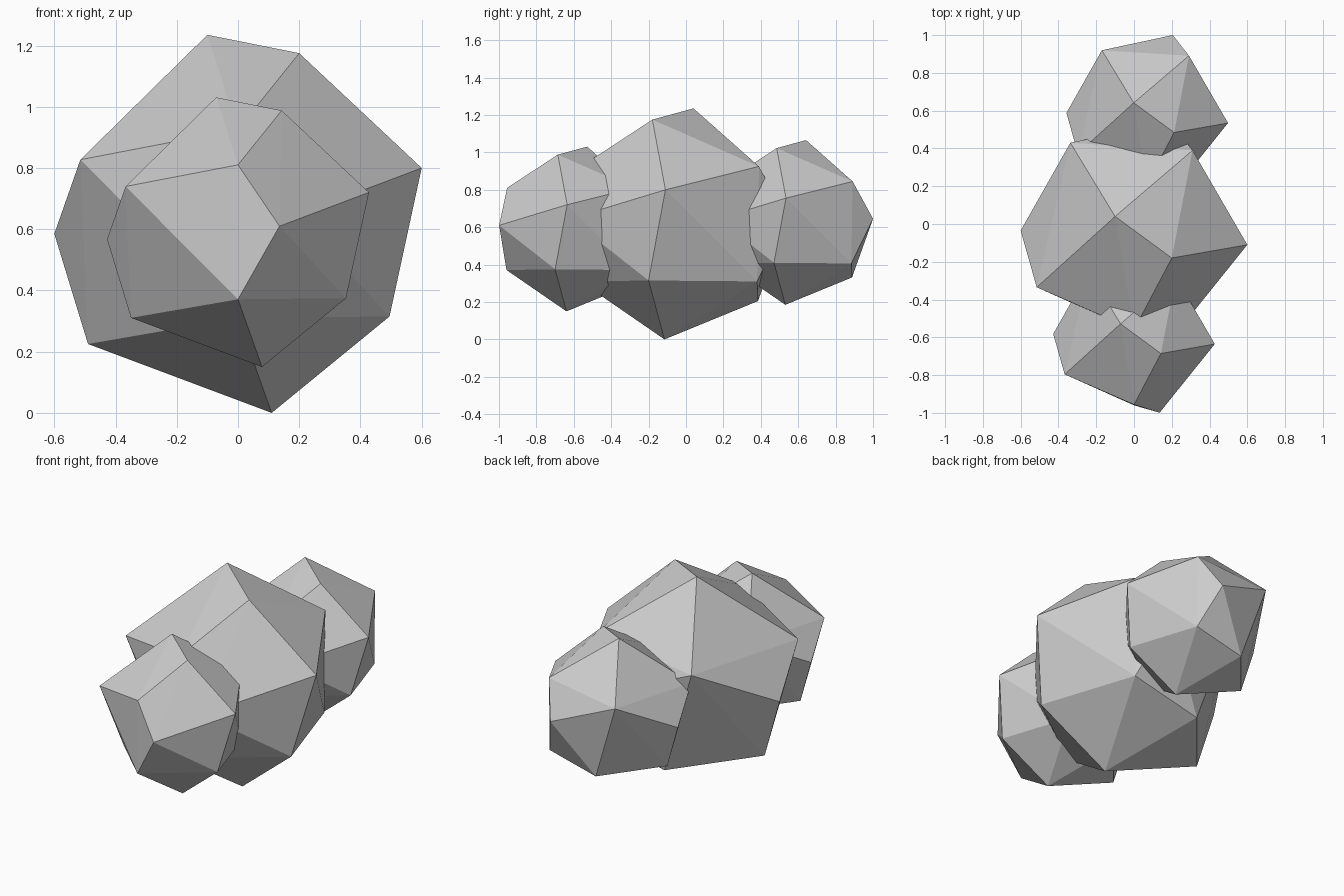
import bpy, bmesh
from mathutils import Vector

if "Cube" in bpy.data.objects:
    bpy.data.objects.remove(bpy.data.objects["Cube"])

# Corner points of the faceted boulder
CORNERS = [
    (-.10, .04, 1.235), (.20, -.18, 1.175), (0, -.56, .926), (-.515, -.335, .827),
    (.60, -.11, .80), (.19, -.62, .645), (0, -.565, .31), (-.49, -.05, .225),
    (-.60, -.035, .585), (.495, -.20, .315), (.11, -.115, 0), (-.337, .43, .85),
    (.19, .543, .645), (.31, .39, .925), (.31, .38, .31), (-.125, .385, .205),
]


def boulder(name, scale, offset):
    # Wrap the corners in a convex, flat-shaded shell
    bm = bmesh.new()
    verts = [bm.verts.new(Vector(c) * scale + Vector(offset)) for c in CORNERS]
    bmesh.ops.convex_hull(bm, input=verts)
    bmesh.ops.recalc_face_normals(bm, faces=bm.faces)
    mesh = bpy.data.meshes.new(name)
    bm.to_mesh(mesh)
    bm.free()
    obj = bpy.data.objects.new(name, mesh)
    bpy.context.collection.objects.link(obj)


# One large boulder with a smaller copy in front and behind
boulder("middle_boulder", 1.0, (0, 0, 0))
boulder("front_boulder", .713, (0, -.557, .15))
boulder("back_boulder", .713, (.07, .613, .185))
